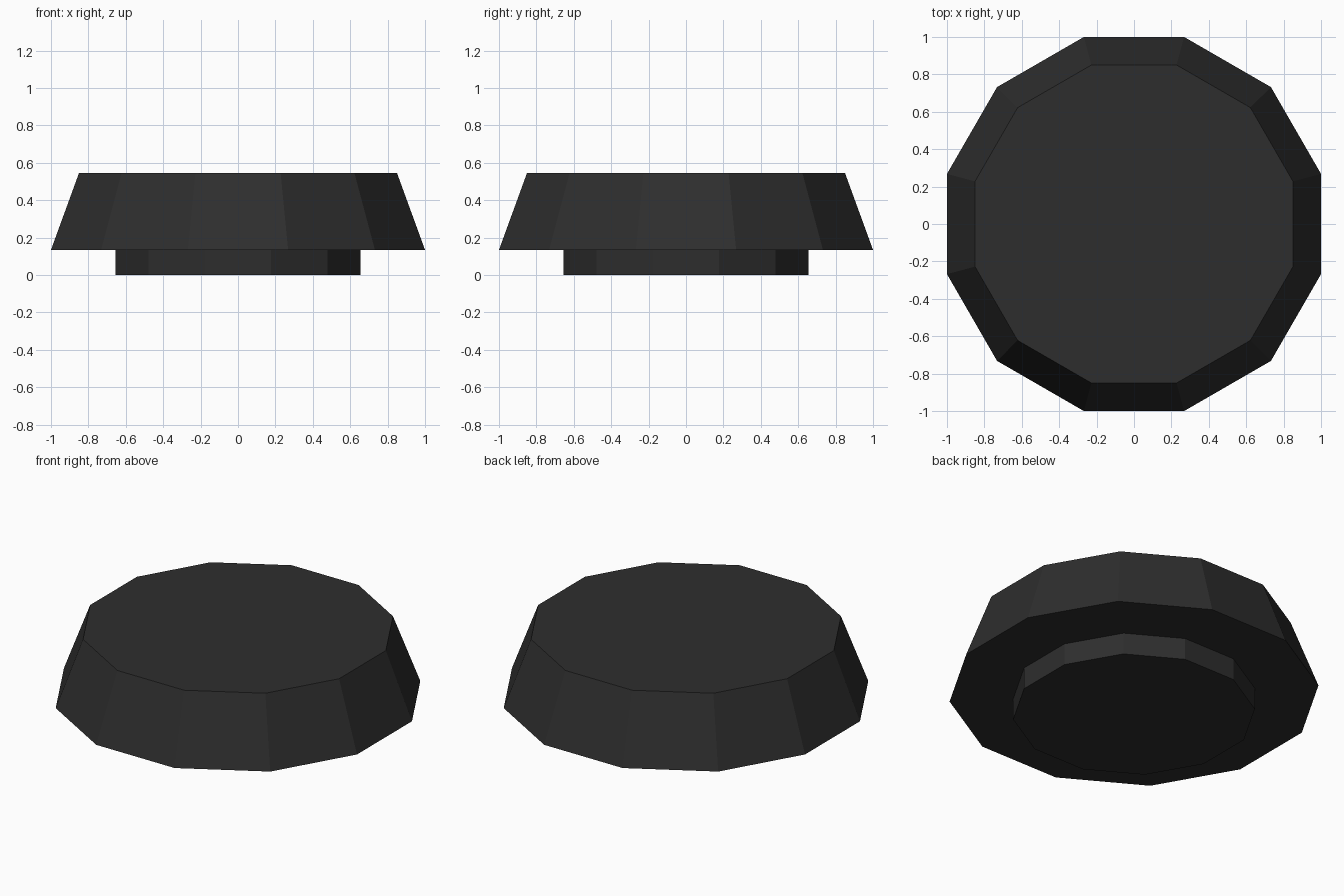
import bpy, bmesh, math

if "Cube" in bpy.data.objects:
    bpy.data.objects.remove(bpy.data.objects["Cube"])

SIDES = 12
# (apothem, height) of each ring, from the foot up to the top face
PROFILE = [(0.655, 0.0), (0.655, 0.134), (1.0, 0.134), (0.85, 0.546)]

# one dark rubber colour
rubber = bpy.data.materials.new("dark_rubber")
rubber.diffuse_color = (0.027, 0.027, 0.027, 1)
rubber.use_nodes = True
rubber.node_tree.nodes["Principled BSDF"].inputs["Base Color"].default_value = rubber.diffuse_color

# tapered twelve-sided cap with a narrower foot
bm = bmesh.new()
rings = []
for apothem, z in PROFILE:
    r = apothem / math.cos(math.pi / SIDES)
    rings.append([bm.verts.new((r * math.cos((i + 0.5) * math.tau / SIDES),
                                r * math.sin((i + 0.5) * math.tau / SIDES), z))
                  for i in range(SIDES)])
for low, high in zip(rings, rings[1:]):
    for i in range(SIDES):
        j = (i + 1) % SIDES
        bm.faces.new((low[i], low[j], high[j], high[i]))
bm.faces.new(rings[0][::-1])
bm.faces.new(rings[-1])
bmesh.ops.recalc_face_normals(bm, faces=bm.faces)

mesh = bpy.data.meshes.new("tapered_cap")
bm.to_mesh(mesh)
bm.free()
mesh.materials.append(rubber)
bpy.context.collection.objects.link(bpy.data.objects.new("tapered_cap", mesh))
